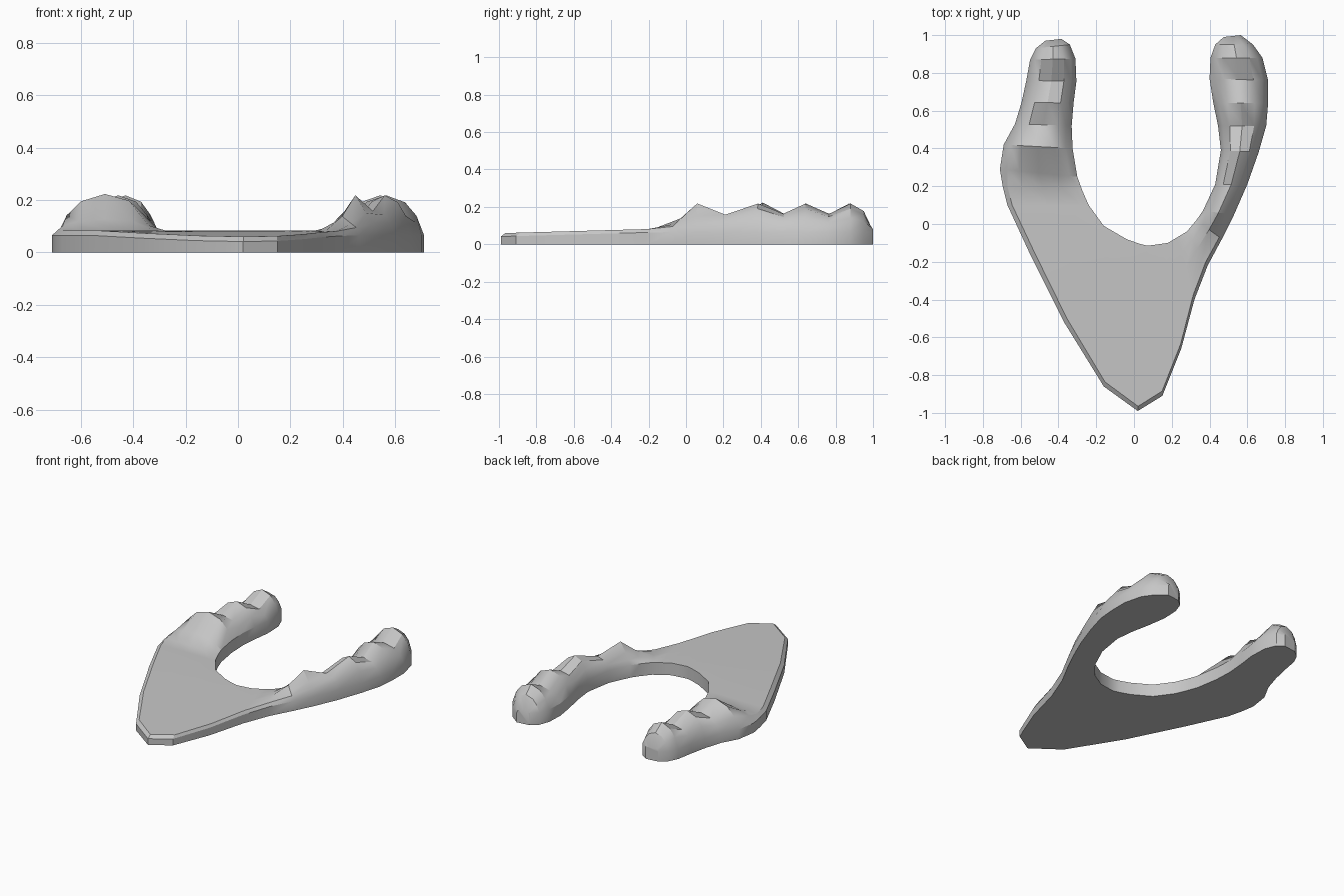
import bpy, bmesh, math
from mathutils import Vector

if "Cube" in bpy.data.objects:
    bpy.data.objects.remove(bpy.data.objects["Cube"])

grey = bpy.data.materials.new("light_grey")
grey.diffuse_color = (0.57, 0.57, 0.57, 1)
grey.use_nodes = True
grey.node_tree.nodes["Principled BSDF"].inputs["Base Color"].default_value = grey.diffuse_color

# Cross-sections around the U: outer x, outer y, inner x, inner y, hump height
left_arm = [
    (-.47, .97, -.385, .98, 0), (-.52, .93, -.34, .95, .09),
    (-.55, .87, -.31, .875, .135), (-.57, .76, -.305, .755, .075),
    (-.595, .645, -.32, .64, .135), (-.63, .53, -.33, .52, .08),
    (-.69, .42, -.325, .40, .14), (-.71, .29, -.30, .25, .045),
    (-.695, .20, -.275, .18, 0)]
plate = [
    (-.67, .10, -.24, .10, 0), (-.55, -.16, -.16, -.01, 0),
    (-.37, -.52, -.04, -.08, 0), (-.16, -.86, .03, -.105, 0),
    (.02, -.99, .07, -.115, 0), (.15, -.91, .11, -.11, 0),
    (.25, -.66, .18, -.10, 0), (.32, -.40, .23, -.07, 0),
    (.39, -.22, .28, -.04, 0)]
right_arm = [
    (.465, -.08, .33, .02, .055), (.53, .05, .365, .07, .135),
    (.60, .21, .43, .21, .075), (.66, .38, .46, .39, .135),
    (.70, .52, .445, .52, .08), (.71, .64, .42, .64, .135),
    (.71, .76, .40, .77, .08), (.68, .88, .405, .88, .135),
    (.63, .95, .43, .95, .095), (.565, 1.0, .475, .99, 0)]

# Position across the section, and hump fraction for round and pointed crests
ACROSS = [0, .1, .25, .5, .75, .9, 1]
ROUND = [0, .42, .8, 1, .82, .45, 0]
POINTED = [0, .22, .5, 1, .55, .22, 0]


def section(bm, station, pointed):
    """One closed ring: bottom outer, over the top, bottom inner."""
    xo, yo, xi, yi, hump = station
    outer, inner = Vector((xo, yo, 0)), Vector((xi, yi, 0))
    width = (inner - outer).length
    ring = [bm.verts.new(outer)]
    for i, t in enumerate(ACROSS):
        if hump == 0 and i == 1:
            t = min(t, .025 / width)          # narrow bevel on the plate rim
        p = outer.lerp(inner, t)
        p.z = .083 + .028 * min(0, p.y + .15)
        if i == 0:
            p.z -= .018
        p.z += hump * (POINTED if pointed else ROUND)[i]
        ring.append(bm.verts.new(p))
    ring.append(bm.verts.new(inner))
    return ring


# Horseshoe body with flat plate and two knuckled arms
bm = bmesh.new()
stations = left_arm + plate + right_arm
first_right = len(left_arm) + len(plate)
rings = [section(bm, s, i in (first_right, first_right + 1))
         for i, s in enumerate(stations)]
for a, b in zip(rings, rings[1:]):
    n = len(a)
    for k in range(n):
        bm.faces.new((a[k], a[(k + 1) % n], b[(k + 1) % n], b[k]))
bm.faces.new(rings[0])
bm.faces.new(rings[-1])
bmesh.ops.recalc_face_normals(bm, faces=bm.faces[:])

mesh = bpy.data.meshes.new("horseshoe_body")
bm.to_mesh(mesh)
bm.free()
mesh.materials.append(grey)
body = bpy.data.objects.new("horseshoe_body", mesh)
bpy.context.collection.objects.link(body)
bpy.context.view_layer.objects.active = body
body.select_set(True)
bpy.ops.object.shade_smooth_by_angle(angle=math.radians(30))
